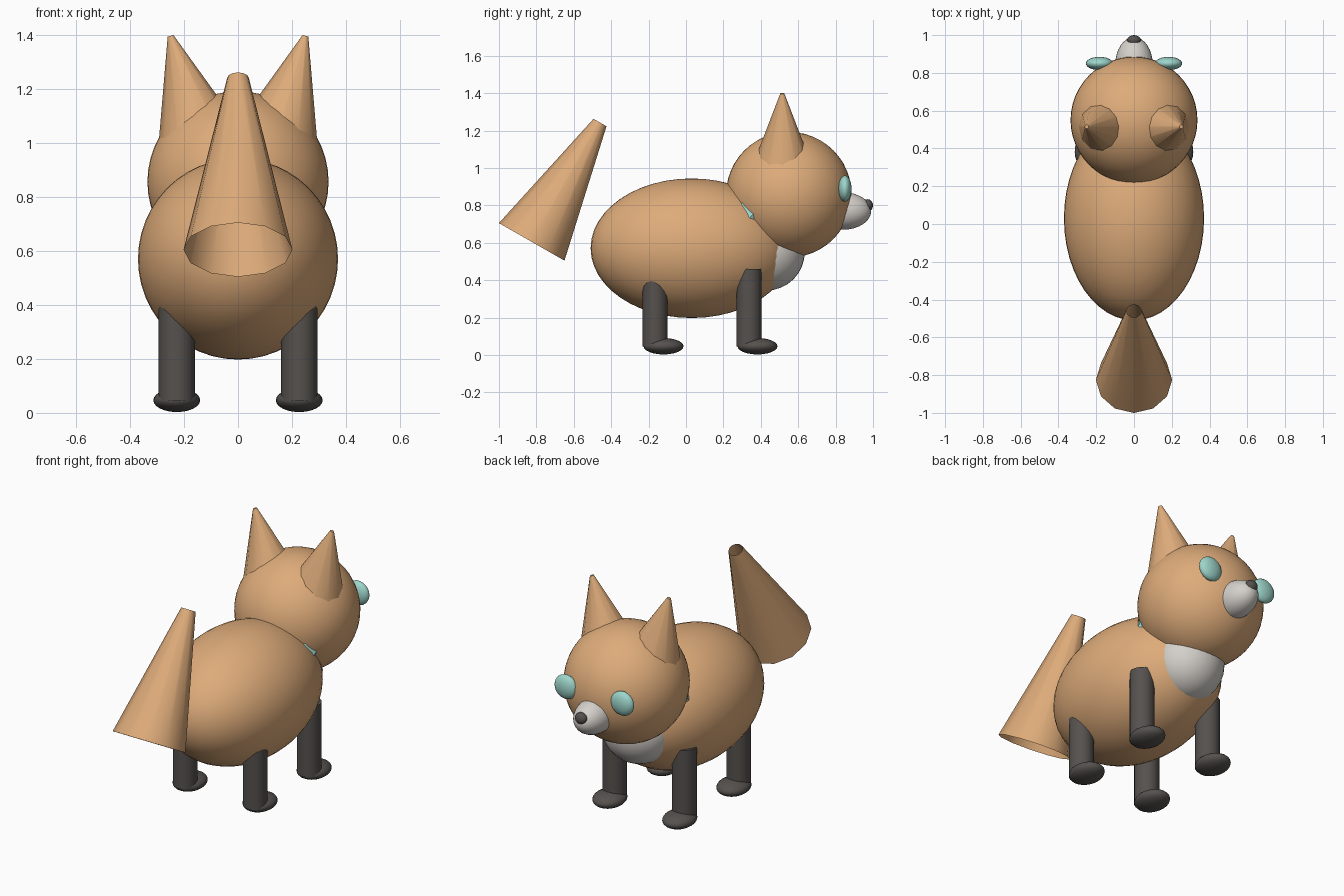
import bpy, bmesh, math
from mathutils import Matrix, Vector

if "Cube" in bpy.data.objects:
    bpy.data.objects.remove(bpy.data.objects["Cube"])


def material(name, rgb):
    m = bpy.data.materials.new(name)
    m.diffuse_color = (*rgb, 1)
    m.use_nodes = True
    m.node_tree.nodes["Principled BSDF"].inputs["Base Color"].default_value = m.diffuse_color
    return m


TAN = material("tan fur", (0.73, 0.41, 0.195))
WHITE = material("pale fur", (0.66, 0.63, 0.59))
DARK = material("charcoal", (0.09, 0.082, 0.076))
TEAL = material("teal", (0.34, 0.67, 0.60))


def finish(name, bm, mat):
    mesh = bpy.data.meshes.new(name)
    bm.to_mesh(mesh)
    bm.free()
    mesh.materials.append(mat)
    obj = bpy.data.objects.new(name, mesh)
    bpy.context.collection.objects.link(obj)
    bpy.ops.object.select_all(action='DESELECT')
    obj.select_set(True)
    bpy.context.view_layer.objects.active = obj
    bpy.ops.object.shade_smooth_by_angle(angle=math.radians(40))
    return obj


def ellipsoid(name, center, radii, mat, seg=32):
    bm = bmesh.new()
    bmesh.ops.create_uvsphere(bm, u_segments=seg, v_segments=seg // 2, radius=1,
                              matrix=Matrix.Translation(center) @ Matrix.Diagonal((*radii, 1)))
    return finish(name, bm, mat)


def cone(name, base, length, r1, r2, mat, tilt=0, axis='X', seg=12, caps=True, scale=(1, 1, 1)):
    """Tapered tube standing on its base centre, tilted about one axis."""
    bm = bmesh.new()
    mat4 = (Matrix.Translation(base) @ Matrix.Rotation(math.radians(tilt), 4, axis)
            @ Matrix.Diagonal((*scale, 1)) @ Matrix.Translation((0, 0, length / 2)))
    bmesh.ops.create_cone(bm, cap_ends=caps, segments=seg, radius1=r1, radius2=r2,
                          depth=length, matrix=mat4)
    return finish(name, bm, mat)


# Body, head and chest
ellipsoid("body", (0, 0.03, 0.571), (0.371, 0.54, 0.373), TAN, 48)
ellipsoid("head", (0, 0.55, 0.857), (0.336, 0.336, 0.336), TAN, 48)
ellipsoid("chest_patch", (0, 0.43, 0.55), (0.205, 0.205, 0.205), WHITE)

# Muzzle and nose
ellipsoid("muzzle", (0, 0.84, 0.77), (0.1, 0.15, 0.1), WHITE)
ellipsoid("nose", (0, 0.972, 0.80), (0.037, 0.028, 0.033), DARK, 16)

# Collar, mostly sunk in the neck crease
v = Vector((0, 0.35, 0.745)) - Vector((0, 1, 1)).normalized() * 0.015
cone("collar", v, 0.03, 1, 1, TEAL, tilt=-45, scale=(0.257, 0.16, 1))

# Open-ended tail, wide end low
cone("tail", (0, -0.825, 0.605), 0.735, 0.202, 0.04, TAN, tilt=-29.8, caps=False)

for s, side in ((-1, "left"), (1, "right")):
    # Ears and eyes
    cone("ear_" + side, (s * 0.15, 0.515, 1.037), 0.375, 0.15, 0.011, TAN,
         tilt=s * 15.5, axis='Y')
    ellipsoid("eye_" + side, (s * 0.183, 0.85, 0.89), (0.072, 0.035, 0.07), TEAL, 24)
    # Legs and feet
    for y, place in ((-0.165, "back"), (0.337, "front")):
        cone(f"{place}_leg_{side}", (s * 0.227, y, 0.045), 0.415, 0.067, 0.067, DARK, seg=16)
        ellipsoid(f"{place}_foot_{side}", (s * 0.227, y + 0.045, 0.047),
                  (0.087, 0.107, 0.044), DARK, 24)
